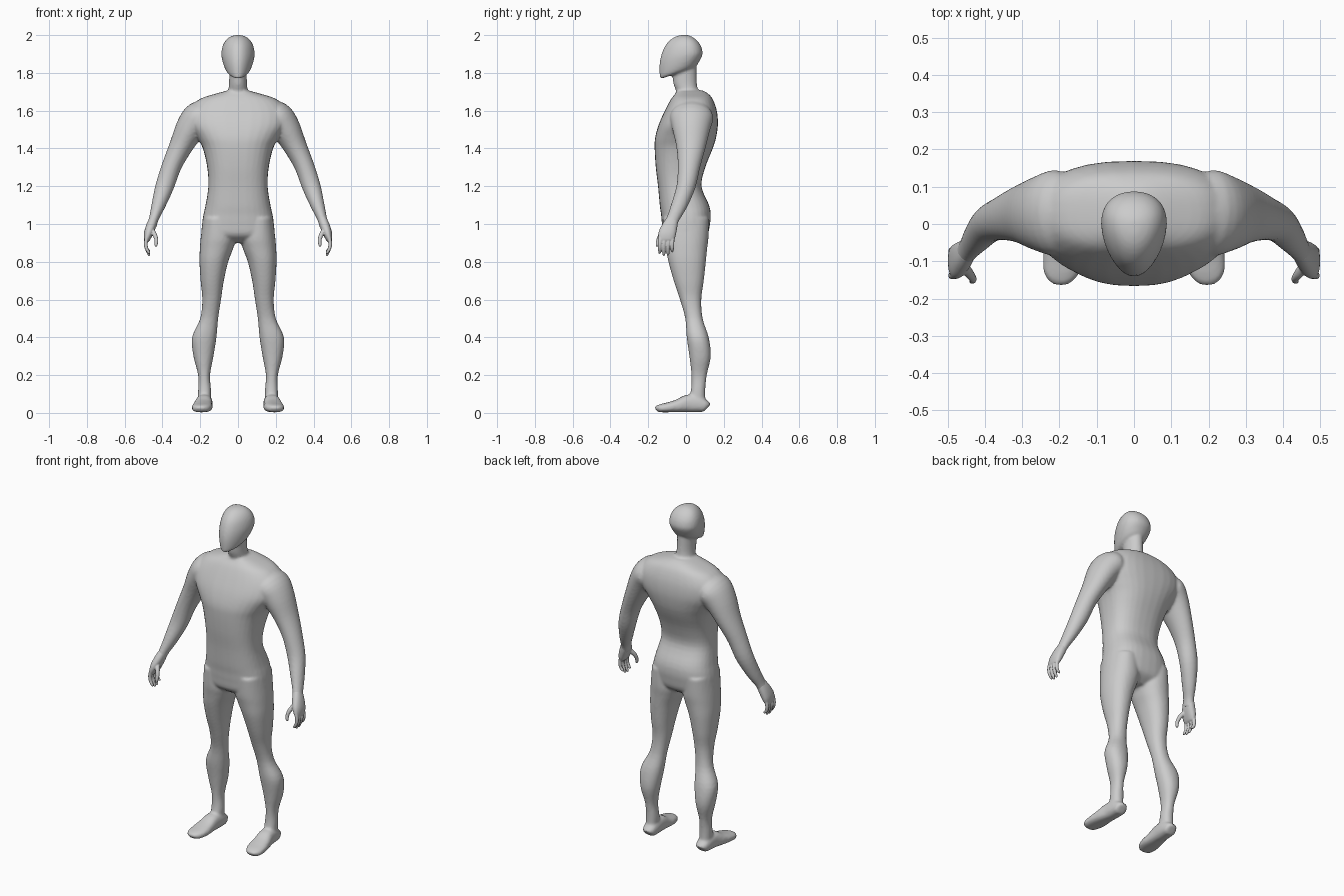
import bpy, bmesh, math
from mathutils import Vector

SEG = 32


def spline(rows, steps=4):
    """Catmull-Rom interpolation through rows of numbers."""
    out = []
    for i in range(len(rows) - 1):
        p0, p1, p2, p3 = (rows[max(0, min(len(rows) - 1, i + k))] for k in (-1, 0, 1, 2))
        for s in range(steps):
            t = s / steps
            out.append([0.5 * (2 * b + (c - a) * t + (2 * a - 5 * b + 4 * c - d) * t * t
                               + (3 * b - a - 3 * c + d) * t ** 3)
                        for a, b, c, d in zip(p0, p1, p2, p3)])
    out.append(list(rows[-1]))
    return out


def unit_ring(n):
    """Superellipse outline of half size 1."""
    pts = []
    for i in range(SEG):
        a = 2 * math.pi * i / SEG
        c, s = math.cos(a), math.sin(a)
        pts.append((math.copysign(abs(c) ** (2 / n), c), math.copysign(abs(s) ** (2 / n), s)))
    return pts


def skin(bm, rings):
    """Bridge successive rings and cap both ends."""
    vs = [[bm.verts.new(p) for p in r] for r in rings]
    for a, b in zip(vs, vs[1:]):
        for i in range(SEG):
            j = (i + 1) % SEG
            bm.faces.new((a[i], a[j], b[j], b[i]))
    bm.faces.new(vs[0])
    bm.faces.new(vs[-1])


def stack(bm, rows, n=2.0, egg=0.0, side=1):
    """Loft level sections: z, x in, x out, y front, y back, forward tilt."""
    rings = []
    for z, x0, x1, y0, y1, tilt in spline(rows):
        cx, cy, rx, ry = (x0 + x1) / 2, (y0 + y1) / 2, (x1 - x0) / 2, (y1 - y0) / 2
        rings.append([(side * (cx + rx * u * (1 + egg * v)), cy + ry * v, z + tilt * ry * v)
                      for u, v in unit_ring(n)])
    skin(bm, rings)


def tube(bm, rows, n=2.0, side=1, ref=(0, 1, 0)):
    """Loft sections square to a path: x, y, z, radius across, radius along ref."""
    pts = spline(rows)
    pos = [Vector(p[:3]) for p in pts]
    rings = []
    for i, p in enumerate(pts):
        t = (pos[min(i + 1, len(pos) - 1)] - pos[max(i - 1, 0)]).normalized()
        u = Vector(ref).cross(t).normalized()
        v = t.cross(u)
        ring = [pos[i] + u * (a * p[3]) + v * (b * p[4]) for a, b in unit_ring(n)]
        rings.append([(side * q.x, q.y, q.z) for q in ring])
    skin(bm, rings)


def finish(bm, name, voxel, smooth):
    bmesh.ops.recalc_face_normals(bm, faces=bm.faces)
    me = bpy.data.meshes.new(name)
    bm.to_mesh(me)
    bm.free()
    ob = bpy.data.objects.new(name, me)
    bpy.context.collection.objects.link(ob)
    m = ob.modifiers.new("fuse", "REMESH")
    m.mode = "VOXEL"
    m.voxel_size = voxel
    m.use_smooth_shade = True
    m = ob.modifiers.new("blend", "SMOOTH")
    m.factor = 0.5
    m.iterations = smooth
    return ob


body = bmesh.new()

# Torso: z, half width, front, back
torso = [(1.708, .05, -.045, .085), (1.692, .11, -.055, .115), (1.66, .205, -.08, .142),
         (1.60, .26, -.112, .163), (1.53, .262, -.143, .169), (1.46, .218, -.163, .16),
         (1.40, .186, -.166, .142), (1.30, .163, -.16, .102), (1.20, .157, -.148, .082),
         (1.10, .172, -.139, .122), (1.05, .183, -.132, .131), (1.0, .19, -.127, .127),
         (.94, .185, -.115, .112), (.90, .10, -.06, .06)]
stack(body, [(z, -w, w, f, b, 0) for z, w, f, b in torso], n=2.5)

# Neck
stack(body, [(1.64, -.06, .06, -.045, .085, 0), (1.70, -.052, .052, -.052, .066, 0),
             (1.75, -.047, .047, -.068, .057, 0), (1.84, -.047, .047, -.075, .055, 0)])

# Head, egg shaped and narrow at the face, with a rising jaw line
stack(body, [(1.797, -.035, .035, -.125, .035, .32), (1.806, -.058, .058, -.136, .058, .36),
             (1.83, -.072, .072, -.140, .072, .32), (1.865, -.082, .082, -.140, .083, .18),
             (1.90, -.086, .086, -.131, .088, .06), (1.94, -.080, .080, -.112, .080, 0),
             (1.97, -.065, .065, -.088, .060, 0), (1.99, -.043, .043, -.060, .034, 0),
             (2.0, -.015, .015, -.03, .01, 0)], n=2.1, egg=.22)

for s in (1, -1):
    # Leg: z, inner, outer, front, back
    leg = [(1.03, .03, .185, -.12, .12), (.93, .012, .197, -.116, .119), (.87, .026, .202, -.106, .112),
           (.80, .052, .204, -.093, .105), (.70, .075, .198, -.065, .094), (.60, .09, .189, -.032, .081),
           (.50, .105, .200, -.004, .088), (.40, .114, .243, .004, .120), (.30, .130, .236, .018, .131),
           (.20, .148, .211, .029, .110), (.12, .143, .211, .026, .102), (.03, .145, .212, .0, .104)]
    stack(body, [r + (0,) for r in leg], n=2.2, side=s)

    # Foot: y, centre x, half width, top z
    foot = [(.113, .176, .022, .05), (.102, .176, .036, .065), (.06, .177, .042, .09),
            (.01, .180, .044, .095), (-.04, .186, .050, .072), (-.09, .190, .054, .056),
            (-.13, .197, .047, .046), (-.15, .200, .034, .038), (-.158, .201, .016, .028)]
    tube(body, [(x, y, t / 2 + .002, w, t / 2 - .001) for y, x, w, t in foot], n=2.5, side=s, ref=(0, 0, 1))

    # Arm from shoulder to wrist
    tube(body, [(.15, .035, 1.585, .07, .09), (.205, .03, 1.565, .085, .115), (.25, .028, 1.51, .079, .102),
                (.303, .026, 1.41, .062, .078), (.350, .016, 1.31, .052, .060), (.388, .0, 1.20, .049, .050),
                (.421, -.036, 1.10, .037, .042), (.445, -.068, 1.03, .026, .034),
                (.458, -.085, .985, .026, .036)], side=s)

finish(body, "body", .008, 3)

for s, label in ((1, "left"), (-1, "right")):
    hand = bmesh.new()
    # Palm, thin across and wide from front to back
    tube(hand, [(.446, -.070, 1.03, .022, .030), (.460, -.085, .99, .026, .040),
                (.474, -.099, .95, .024, .046), (.482, -.105, .92, .017, .042),
                (.484, -.106, .908, .010, .034)], n=2.3, side=s)
    # Four fingers, curling slightly inward
    for k, tip in enumerate((.850, .834, .832, .842)):
        y = -.071 - .022 * k
        tube(hand, [(.480, y, .94, .010, .010), (.488, y - .001, .90, .010, .010),
                    (.484, y - .002, .87, .009, .009), (.471, y - .002, tip + .006, .007, .007),
                    (.468, y - .002, tip, .003, .003)], side=s)
    # Thumb
    tube(hand, [(.462, -.105, .975, .014, .014), (.442, -.132, .945, .012, .013),
                (.432, -.147, .915, .010, .010), (.434, -.153, .888, .008, .008),
                (.436, -.154, .880, .003, .003)], side=s)
    finish(hand, label + "_hand", .0035, 2)
